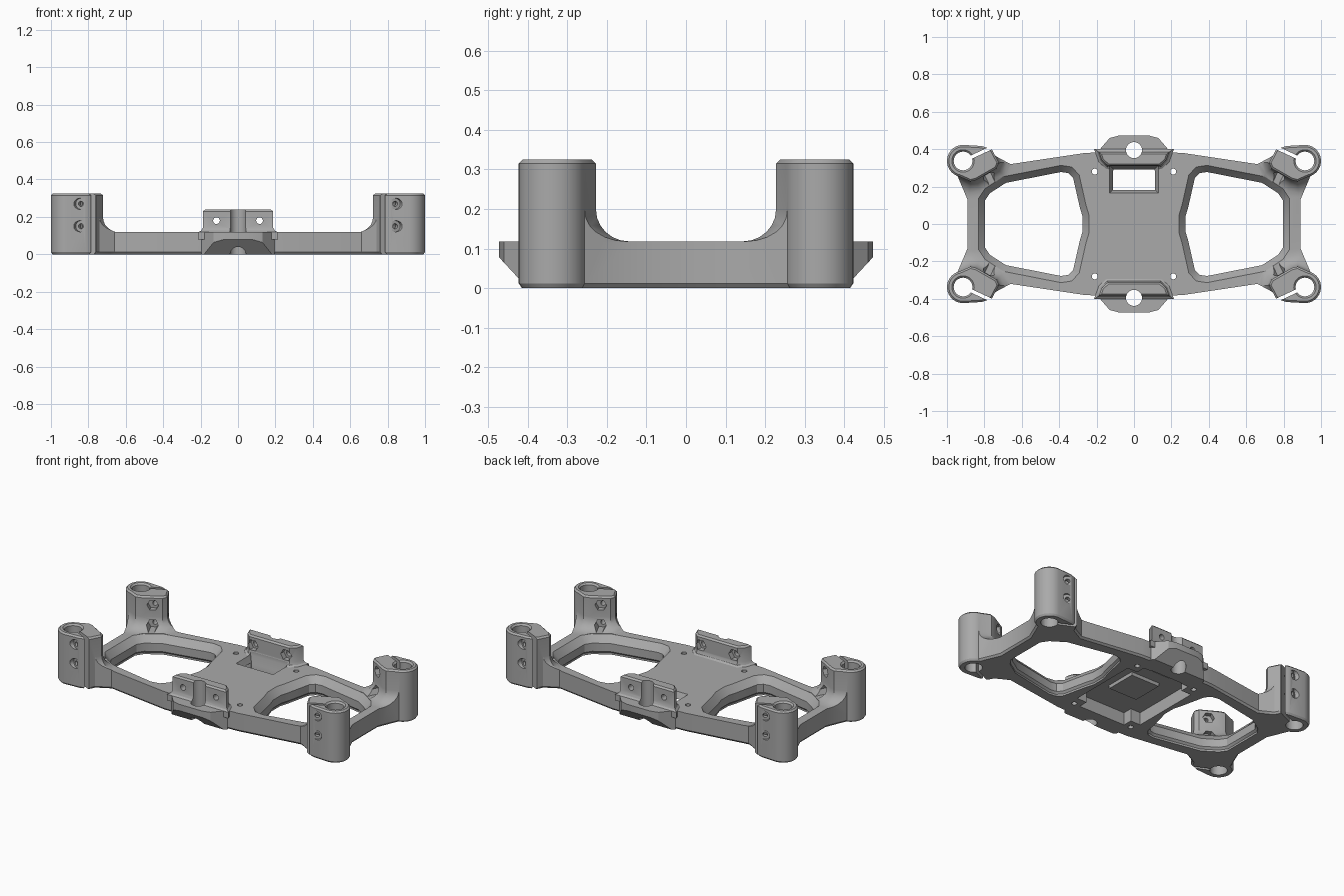
import bpy, bmesh
from math import cos, sin, pi, radians
from mathutils import Matrix, Vector

cube = bpy.data.objects.get("Cube")
if cube:
    bpy.data.objects.remove(cube, do_unlink=True)

TOP = 0.118          # deck height
POST = 0.325         # post height
IDENT = Matrix.Identity(4)
ALONG_X = Matrix(((0, 0, 1, 0), (1, 0, 0, 0), (0, 1, 0, 0), (0, 0, 0, 1)))
ALONG_Y = Matrix.Rotation(radians(-90), 4, 'X')
SIGNS = (1, -1)


def offset(poly, d):
    """Push a counter-clockwise outline outward by d with mitred corners."""
    out = []
    for i, p in enumerate(poly):
        p = Vector(p)
        a = (p - Vector(poly[i - 1])).normalized()
        b = (Vector(poly[(i + 1) % len(poly)]) - p).normalized()
        na, nb = Vector((a.y, -a.x)), Vector((b.y, -b.x))
        out.append(p + (na + nb) * (d / (1 + na.dot(nb))))
    return out


def loft(name, poly, levels, matrix=IDENT):
    """Closed solid from an outline stacked at (height, offset) levels."""
    bm = bmesh.new()
    rings = [[bm.verts.new(matrix @ Vector((p.x, p.y, z))) for p in offset(poly, d)]
             for z, d in levels]
    bm.faces.new(rings[0])
    bm.faces.new(rings[-1])
    n = len(poly)
    for low, high in zip(rings, rings[1:]):
        for i in range(n):
            j = (i + 1) % n
            bm.faces.new((low[i], low[j], high[j], high[i]))
    bmesh.ops.recalc_face_normals(bm, faces=bm.faces)
    mesh = bpy.data.meshes.new(name)
    bm.to_mesh(mesh)
    bm.free()
    obj = bpy.data.objects.new(name, mesh)
    bpy.context.collection.objects.link(obj)
    return obj


def circle(x, y, r, sides=32):
    return [(x + r * cos(2 * pi * i / sides), y + r * sin(2 * pi * i / sides))
            for i in range(sides)]


def rect(x0, x1, y0, y1):
    return [(x0, y0), (x1, y0), (x1, y1), (x0, y1)]


def combine(base, other, operation, keep=False):
    mod = base.modifiers.new(operation, 'BOOLEAN')
    mod.operation, mod.object, mod.solver = operation, other, 'EXACT'
    bpy.context.view_layer.objects.active = base
    bpy.ops.object.modifier_apply(modifier=mod.name)
    if not keep:
        bpy.data.objects.remove(other, do_unlink=True)


def mirrored(half):
    """Complete an outline across x = 0."""
    return half + [(-x, y) for x, y in reversed(half)]


# Deck outline from one quarter
quarter = [(.89, .13), (.945, .26), (.93, .36), (.78, .385), (.66, .32), (.26, .38), (.2, .382)]
back = mirrored(quarter)
outline = back + [(x, -y) for x, y in reversed(back)]
frame = loft("bracket_frame", outline, [(0, -.01), (.012, 0), (TOP, 0)])
envelope = loft("flare_envelope", outline, [(.03, 0), (.25, 0)])

# Clamp post outline, in axes aligned to its slot
arc = [(.086 * cos(radians(a)), .086 * sin(radians(a))) for a in range(66, 240, 12)]
post_outline = arc + [(-.01, -.116), (.02, -.122), (.145, -.112), (.17, -.09),
                      (.166, -.01), (.135, .02), (.125, .03)]
R = .08
fillet = [(.05, R)] + [(TOP + R * (1 - sin(t * pi / 12)), R * (1 - cos(t * pi / 12)))
                       for t in range(6, -1, -1)]
post_axes = [Matrix.Diagonal((sx, sy, 1, 1)) @ Matrix.Translation((-.914, .337, 0))
             @ Matrix.Rotation(radians(25), 4, 'Z') for sx in SIGNS for sy in SIGNS]
for axes in post_axes:
    flare = loft("post_flare", post_outline, fillet, axes)
    combine(flare, envelope, 'INTERSECT', keep=True)
    combine(frame, flare, 'UNION')
    post = loft("clamp_post", post_outline,
                [(0, -.008), (.012, 0), (POST - .01, 0), (POST, -.01)], axes)
    combine(frame, post, 'UNION')
bpy.data.objects.remove(envelope, do_unlink=True)

# Centre tabs and upright cable mounts
for sy in SIGNS:
    side = Matrix.Diagonal((1, sy, 1, 1))
    tab = loft("centre_tab", mirrored([(.195, .32), (.195, .385), (.13, .46), (.08, .473)]),
               [(0, 0), (TOP, 0)], side)
    wedge = [(.395, -.006), (.5, -.006), (.5, .107)]
    combine(tab, loft("tab_undercut", wedge, [(-.3, 0), (.3, 0)], side @ ALONG_X), 'DIFFERENCE')
    combine(frame, tab, 'UNION')
    mount = loft("cable_mount", mirrored([(.14, .312), (.172, .34), (.188, .384)]),
                 [(.08, .018), (TOP, .018), (.126, .007), (.142, 0), (.23, 0), (.24, -.01)], side)
    combine(frame, mount, 'UNION')

cutters = []


def cut(name, poly, levels, matrix=IDENT):
    cutters.append(loft(name, poly, levels, matrix))


# Large side openings with a bevelled upper rim
rim = [(.797, .125), (.77, .165), (.685, .22), (.39, .278), (.35, .272), (.325, .245),
       (.29, .09), (.275, .04)]
opening = rim + [(x, -y) for x, y in reversed(rim)]
for sx in SIGNS:
    cut("side_opening", opening, [(-.1, .012), (.012, .012), (.024, 0), (.075, 0), (TOP, .035), (.25, .035)],
        Matrix.Diagonal((sx, 1, 1, 1)))

# Post bores, clamp slots, screw seats and nut traps
for axes in post_axes:
    cut("post_bore", circle(0, 0, .05), [(-.1, 0), (POST - .01, 0), (POST + .05, .06)], axes)
    cut("clamp_slot", rect(0, .21, -.009, .009), [(-.1, 0), (.5, 0)], axes)
    for z in (.15, .27):
        turned = axes @ ALONG_Y
        cut("clamp_screw", circle(.098, -z, .014, 16), [(-.2, 0), (.2, 0)], turned)
        cut("screw_seat", circle(.098, -z, .03, 24), [(.035, 0), (.2, 0)], turned)
        cut("nut_trap", circle(.09, -z, .034, 6), [(-.18, 0), (-.085, 0)], turned)

# Tab bores, mount screws and nut traps
for sy in SIGNS:
    side = Matrix.Diagonal((1, sy, 1, 1))
    cut("cable_bore", circle(0, .395, .043), [(-.1, 0), (.4, 0)], side)
    for sx in SIGNS:
        turned = side @ ALONG_Y
        cut("mount_screw", circle(.115 * sx, -.18, .018, 16), [(.28, 0), (.5, 0)], turned)
        cut("mount_nut_trap", circle(.115 * sx, -.18, .036, 6), [(.27, 0), (.345, 0)], turned)
        cut("deck_screw", circle(.21 * sx, .28, .016, 16), [(-.1, 0), (.2, 0)], side)

# Rectangular window with sloping sides
cut("deck_window", rect(-.13, .13, .165, .312), [(-.1, -.02), (.075, -.02), (TOP, 0), (.14, 0)])

# Underside pocket with corner bosses and a raised centre pad
pocket = loft("underside_pocket", rect(-.235, .235, -.285, .285), [(-.05, 0), (.08, 0)])
for sx in SIGNS:
    for sy in SIGNS:
        boss = rect(.165, .3, .225, .35)
        combine(pocket, loft("corner_boss", boss, [(-.1, 0), (.2, 0)],
                             Matrix.Diagonal((sx, sy, 1, 1))), 'DIFFERENCE')
combine(pocket, loft("centre_pad", rect(-.1, .1, -.1, .1), [(.06, 0), (.2, .02)]), 'DIFFERENCE')
cutters.append(pocket)

for cutter in cutters:
    combine(frame, cutter, 'DIFFERENCE')

# Single grey finish
grey = bpy.data.materials.new("plain_grey")
grey.use_nodes = True
colour = (.4, .4, .4, 1)
grey.diffuse_color = colour
grey.node_tree.nodes["Principled BSDF"].inputs["Base Color"].default_value = colour
frame.data.materials.clear()
frame.data.materials.append(grey)
for face in frame.data.polygons:
    face.material_index = 0

bpy.ops.object.select_all(action='DESELECT')
frame.select_set(True)
bpy.context.view_layer.objects.active = frame
bpy.ops.object.shade_smooth_by_angle(angle=radians(30))
